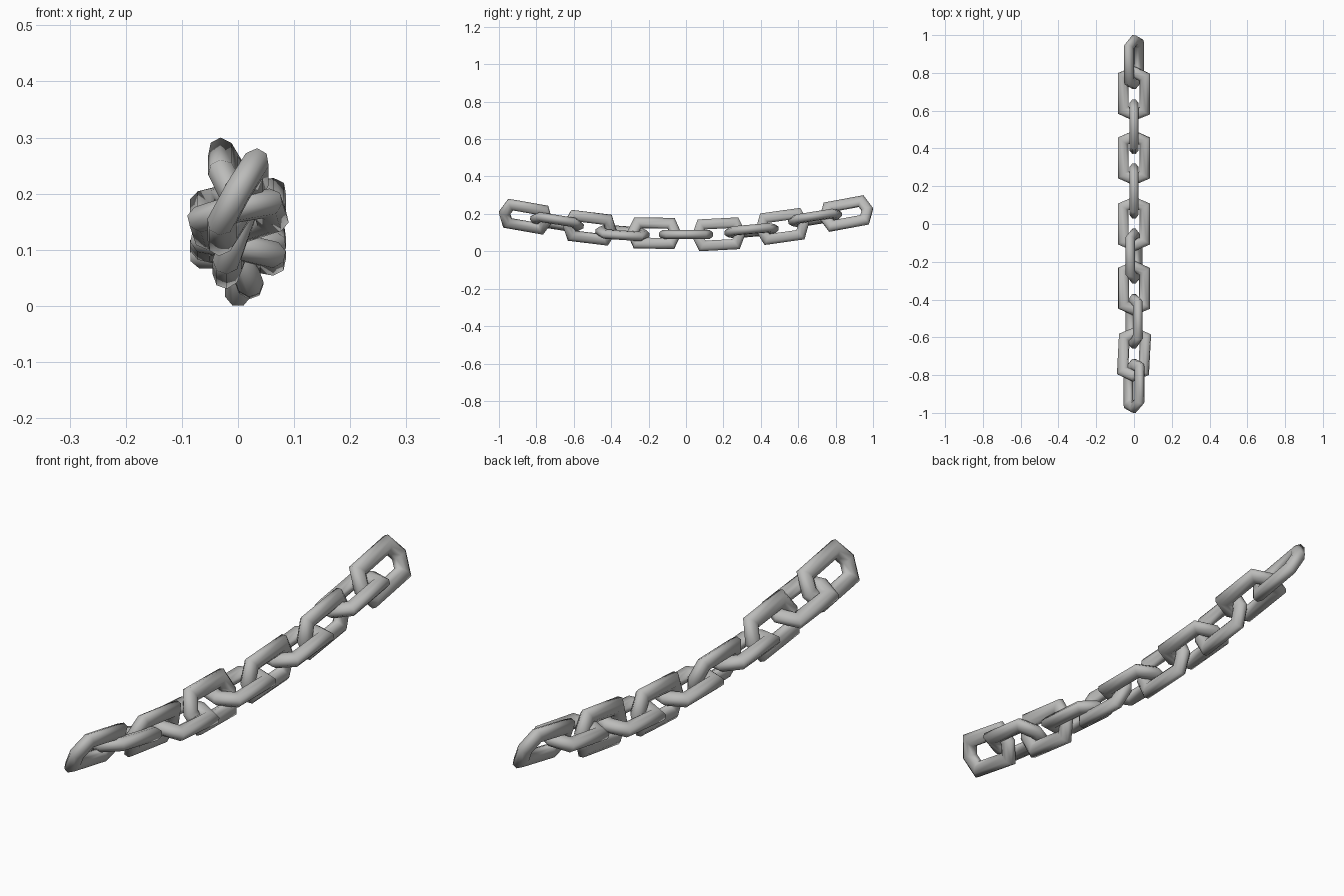
import bpy, bmesh, math
from mathutils import Matrix, Vector

cube = bpy.data.objects.get("Cube")
if cube:
    bpy.data.objects.remove(cube, do_unlink=True)

steel = bpy.data.materials.new("grey_steel")
steel.use_nodes = True
COLOUR = (0.5, 0.5, 0.49, 1)
steel.diffuse_color = COLOUR
steel.node_tree.nodes["Principled BSDF"].inputs["Base Color"].default_value = COLOUR

# Link centre line: a long hexagon in the XY plane, pointed along Y
HALF_WIDTH, SIDE, TIP = 0.0575, 0.09, 0.115
IN_PLANE, THICK = 0.0275, 0.0235   # bar half sizes
BAR_SIDES = 8


def link_mesh():
    path = [Vector(p) for p in (
        (HALF_WIDTH, -SIDE), (HALF_WIDTH, SIDE), (0, TIP),
        (-HALF_WIDTH, SIDE), (-HALF_WIDTH, -SIDE), (0, -TIP))]
    bm = bmesh.new()
    rings = []
    for i, p in enumerate(path):
        # Mitred outward direction at each corner
        a = (p - path[i - 1]).normalized()
        b = (path[(i + 1) % len(path)] - p).normalized()
        na, nb = Vector((a.y, -a.x)), Vector((b.y, -b.x))
        miter = (na + nb) / (1 + na.dot(nb))
        ring = []
        for k in range(BAR_SIDES):
            t = math.tau * (k + 0.5) / BAR_SIDES
            grow = 1 / math.cos(math.pi / BAR_SIDES)
            q = p + miter * (IN_PLANE * grow * math.cos(t))
            ring.append(bm.verts.new((q.x, q.y, THICK * grow * math.sin(t))))
        rings.append(ring)
    for i, ring in enumerate(rings):
        nxt = rings[(i + 1) % len(rings)]
        for k in range(BAR_SIDES):
            m = (k + 1) % BAR_SIDES
            bm.faces.new((ring[k], nxt[k], nxt[m], ring[m]))
    bmesh.ops.recalc_face_normals(bm, faces=bm.faces)
    mesh = bpy.data.meshes.new("chain_link")
    bm.to_mesh(mesh)
    bm.free()
    mesh.materials.append(steel)
    return mesh


# Each link: y, z, pitch, roll, yaw in degrees (upright links roll near -90)
LINKS = [
    (-0.857, 0.185, -10, -60, 0),
    (-0.69, 0.155, -9, -14, -3),
    (-0.515, 0.126, -7, -70, 0),
    (-0.34, 0.098, -4, 12, 0),
    (-0.17, 0.097, -1, -110, 0),
    (0, 0.09, 0, 0, 0),
    (0.175, 0.091, 3, -90, 0),
    (0.35, 0.11, 5, -8, 0),
    (0.515, 0.133, 8, -90, 0),
    (0.69, 0.178, 9, -10, 0),
    (0.857, 0.202, 10.5, -118, 0),
]

for n, (y, z, pitch, roll, yaw) in enumerate(LINKS):
    link = bpy.data.objects.new(f"chain_link_{n + 1}", link_mesh())
    bpy.context.collection.objects.link(link)
    turn = [Matrix.Rotation(math.radians(a), 4, axis)
            for a, axis in ((yaw, "Z"), (pitch, "X"), (roll, "Y"))]
    link.matrix_world = Matrix.Translation((0, y, z)) @ turn[0] @ turn[1] @ turn[2]
    bpy.ops.object.select_all(action="DESELECT")
    link.select_set(True)
    bpy.context.view_layer.objects.active = link
    bpy.ops.object.shade_smooth_by_angle(angle=math.radians(50))
